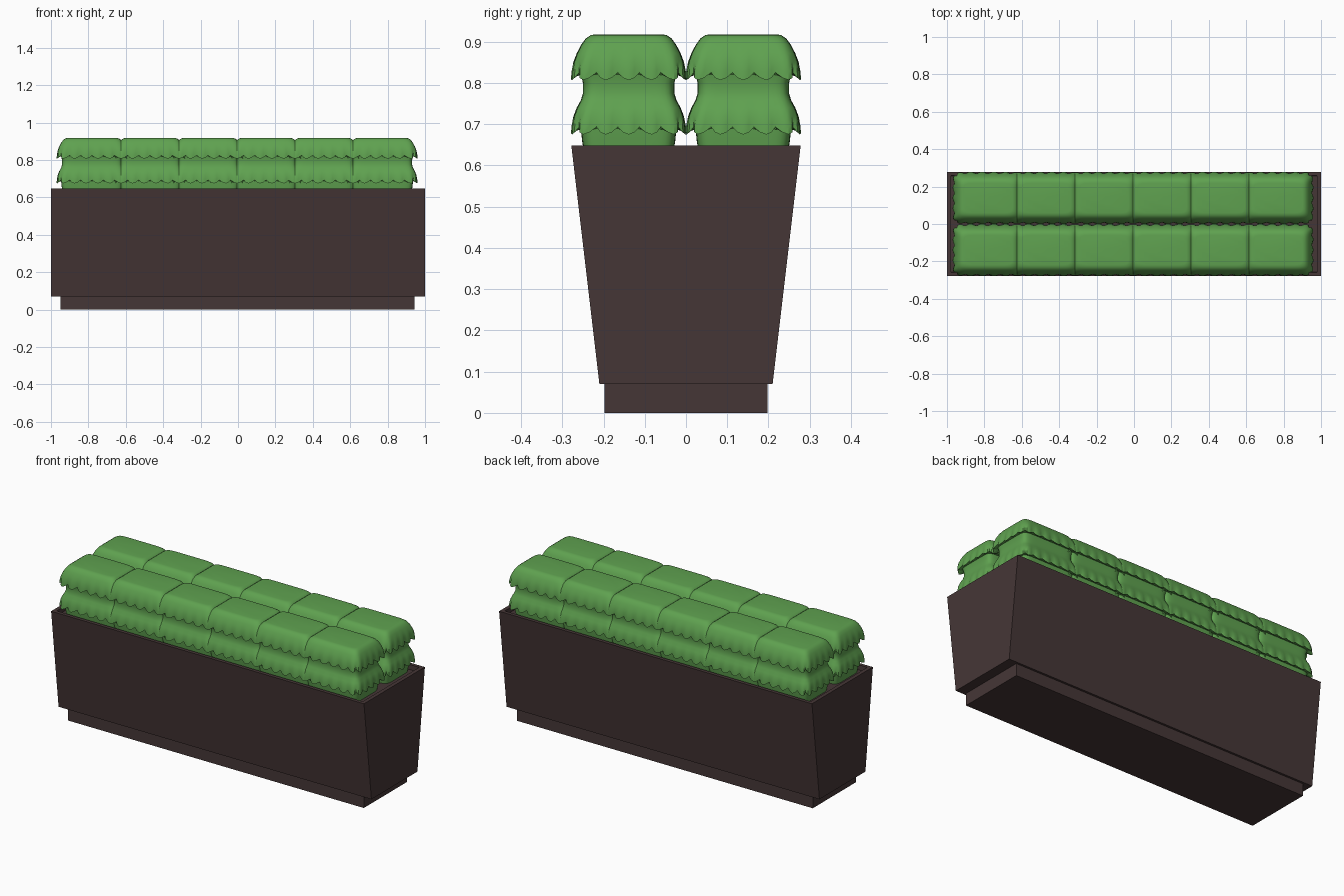
import bpy, bmesh, math

if "Cube" in bpy.data.objects:
    bpy.data.objects.remove(bpy.data.objects["Cube"])


def material(name, rgb):
    m = bpy.data.materials.new(name)
    m.use_nodes = True
    m.diffuse_color = (*rgb, 1)
    m.node_tree.nodes["Principled BSDF"].inputs["Base Color"].default_value = (*rgb, 1)
    return m


BROWN = material("dark brown", (0.06, 0.037, 0.037))
GREEN = material("leaf green", (0.115, 0.36, 0.08))


def add_object(name, mesh, mat=None, location=(0, 0, 0)):
    if mat:
        mesh.materials.append(mat)
    obj = bpy.data.objects.new(name, mesh)
    obj.location = location
    bpy.context.collection.objects.link(obj)
    return obj


def loft(name, rings):
    """Skin a stack of equal-length rings and cap both ends."""
    bm = bmesh.new()
    loops = [[bm.verts.new(p) for p in ring] for ring in rings]
    n = len(loops[0])
    for a, b in zip(loops, loops[1:]):
        for i in range(n):
            j = (i + 1) % n
            bm.faces.new((a[i], a[j], b[j], b[i]))
    bm.faces.new(loops[0][::-1])
    bm.faces.new(loops[-1])
    bmesh.ops.recalc_face_normals(bm, faces=bm.faces)
    mesh = bpy.data.meshes.new(name)
    bm.to_mesh(mesh)
    bm.free()
    return mesh


def rectangle(hx, hy, z, cx=0):
    return [(cx - hx, -hy, z), (cx + hx, -hy, z), (cx + hx, hy, z), (cx - hx, hy, z)]


# Planter: recessed foot, flared trough, thin rim and sunken soil bed
add_object("planter_foot", loft("planter_foot", [
    rectangle(0.946, 0.198, 0, -0.003), rectangle(0.946, 0.198, 0.08, -0.003)]), BROWN)
add_object("planter_trough", loft("planter_trough", [
    rectangle(1, 0.21, 0.07), rectangle(1, 0.278, 0.648),
    rectangle(0.978, 0.258, 0.648), rectangle(0.978, 0.256, 0.62)]), BROWN)


# Hedge block outline: rounded rectangle with scallops counted along each side
def outline():
    points = []
    corners = [(-1, -1), (1, -1), (1, 1), (-1, 1)]
    for k in range(4):
        (u0, v0), (u1, v1) = corners[k], corners[(k + 1) % 4]
        scallops = (6, 5)[k % 2]
        steps = scallops * 4
        for i in range(steps):
            t = i / steps
            u, v = u0 + (u1 - u0) * t, v0 + (v1 - v0) * t
            s = (abs(u) ** 9 + abs(v) ** 9) ** (-1 / 9)
            points.append((u * s, v * s, abs(math.sin(math.pi * scallops * t))))
    return points


OUTLINE = outline()


def hedge_ring(half, z, crease=0, drop=0):
    ring = []
    for u, v, bulge in OUTLINE:
        h = half - crease * (1 - bulge)
        ring.append((u * (h + 0.05), v * h, z - drop * bulge))
    return ring


# One tier, bottom to top: underside, scalloped lip, rounded shoulder
def tier(lip_z):
    return [
        hedge_ring(0.116, lip_z + 0.014),
        hedge_ring(0.132, lip_z + 0.016, 0.006, 0.008),
        hedge_ring(0.140, lip_z + 0.018, 0.010, 0.018),
        hedge_ring(0.1385, lip_z + 0.025, 0.008, 0.004),
        hedge_ring(0.134, lip_z + 0.044, 0.004),
        hedge_ring(0.126, lip_z + 0.065, 0.001),
    ]


hedge = loft("hedge_block", [hedge_ring(0.106, 0.615), hedge_ring(0.113, 0.66)]
             + tier(0.675)
             + [hedge_ring(0.116, 0.758), hedge_ring(0.111, 0.775), hedge_ring(0.111, 0.80)]
             + tier(0.807)
             + [hedge_ring(0.115, 0.893), hedge_ring(0.104, 0.908),
                hedge_ring(0.092, 0.916), hedge_ring(0.080, 0.918)])
hedge.materials.append(GREEN)

# Two rows of six blocks, overlapping along the trough
bpy.ops.object.select_all(action="DESELECT")
for row, y in (("front", -0.139), ("back", 0.139)):
    for i in range(6):
        block = add_object(f"hedge_{row}_{i + 1}", hedge, None, (-0.78 + 0.31 * i, y, 0))
        block.select_set(True)
        bpy.context.view_layer.objects.active = block
bpy.ops.object.shade_smooth_by_angle(angle=math.radians(35))
